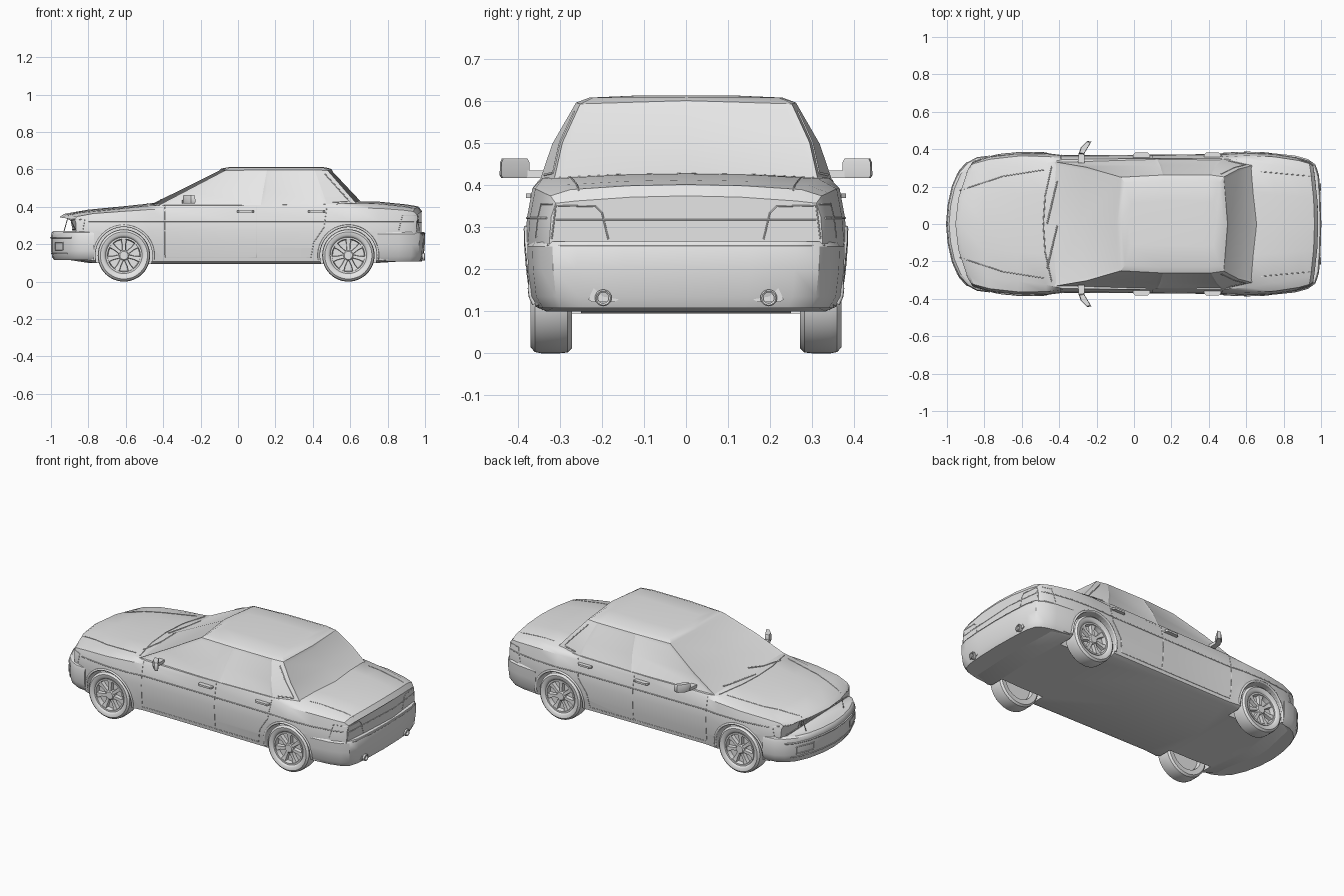
import bpy, bmesh, math
from mathutils import Vector

if "Cube" in bpy.data.objects:
    bpy.data.objects.remove(bpy.data.objects["Cube"])

grey = bpy.data.materials.new("body_grey")
grey.diffuse_color = (0.8, 0.8, 0.8, 1)
grey.use_nodes = True
grey.node_tree.nodes["Principled BSDF"].inputs["Base Color"].default_value = grey.diffuse_color


def finish(name, bm, angle=35):
    bmesh.ops.remove_doubles(bm, verts=bm.verts, dist=1e-5)
    bmesh.ops.recalc_face_normals(bm, faces=bm.faces)
    me = bpy.data.meshes.new(name)
    bm.to_mesh(me)
    bm.free()
    ob = bpy.data.objects.new(name, me)
    bpy.context.collection.objects.link(ob)
    me.materials.append(grey)
    bpy.ops.object.select_all(action='DESELECT')
    ob.select_set(True)
    bpy.context.view_layer.objects.active = ob
    bpy.ops.object.shade_smooth_by_angle(angle=math.radians(angle))
    return ob


def loft(bm, rings, caps=True):
    """Skin closed rings of equal length; returns the faces row by row."""
    vs = [[bm.verts.new(p) for p in r] for r in rings]
    n = len(vs[0])
    rows = [[bm.faces.new((a[i], a[(i + 1) % n], b[(i + 1) % n], b[i])) for i in range(n)]
            for a, b in zip(vs, vs[1:])]
    if caps:
        bm.faces.new(vs[0])
        bm.faces.new(vs[-1])
    return rows


def mirrored(half):
    """Half ring that starts and ends on the centre plane -> whole ring."""
    return half + [(x, -y, z) for x, y, z in half[-2:0:-1]]


def stack(name, path, rows, cx=0.0, cy=0.0):
    """Plan outline repeated at several heights, scaled about (cx, cy)."""
    bm = bmesh.new()
    loft(bm, [[(cx + (x - cx) * k, cy + (y - cy) * k, z) for x, y in path] for z, k in rows])
    return finish(name, bm)


def lathe(name, prof, loc, axis='Y', n=40):
    """Closed (radius, distance) profile turned round an axis."""
    bm = bmesh.new()
    rings = []
    for i in range(n):
        a = 2 * math.pi * i / n
        c, s = math.cos(a), math.sin(a)
        rings.append([(r * c, d, r * s) if axis == 'Y' else (d, r * c, r * s) for r, d in prof])
    loft(bm, rings + rings[:1], caps=False)
    ob = finish(name, bm)
    ob.location = loc
    return ob


# Lower body: x, bottom, half width, top, top edge half width, plan bow
stations = [
    (-.955, .13, .33, .345, .27, .09), (-.93, .12, .338, .362, .28, .08),
    (-.80, .10, .362, .385, .29, .03), (-.62, .095, .38, .402, .305, 0),
    (-.47, .095, .379, .418, .325, 0), (-.38, .095, .368, .42, .345, 0),
    (0, .095, .37, .42, .35, 0), (.45, .095, .374, .425, .35, 0),
    (.60, .095, .383, .43, .34, 0), (.75, .10, .376, .428, .315, 0),
    (.90, .11, .355, .413, .29, -.02), (.965, .12, .338, .402, .275, -.03),
    (.985, .13, .325, .375, .26, -.03)]
rings = []
for x, zb, w, zt, wt, bow in stations:
    zm = min(.325, zt - .03)
    half = [(0, zb), (w * .88, zb), (w * .955, zb + .012), (w * .985, .18), (w, .27),
            (w * .988, zm), (w * .955, zm + (zt - zm) * .65), (wt, zt - .012),
            (wt * .5, zt - .003), (0, zt)]
    rings.append(mirrored([(x + bow * (y / w) ** 2, y, z) for y, z in half]))
bm = bmesh.new()
loft(bm, rings)
body = finish("body", bm)

# Wheel arch openings
WHEELS = [(-.61, s) for s in (1, -1)] + [(.59, s) for s in (1, -1)]
for x, s in WHEELS:
    bpy.ops.mesh.primitive_cylinder_add(vertices=48, radius=.152, depth=.3,
                                        location=(x, s * .40, .14), rotation=(math.pi / 2, 0, 0))
    cut = bpy.context.object
    cut.hide_render = True
    bpy.context.view_layer.objects.active = body
    mod = body.modifiers.new("arch", 'BOOLEAN')
    mod.operation, mod.object, mod.solver = 'DIFFERENCE', cut, 'EXACT'
    bpy.ops.object.modifier_apply(modifier=mod.name)
    bpy.data.objects.remove(cut)

# Cabin: windscreen centre, screen pillar, door pillar, rear door, rear pillar, rear centre
base = [(-.49, 0, .405), (-.44, .335, .40), (.12, .352, .40), (.48, .352, .40), (.64, .315, .41), (.68, 0, .41)]
top = [(-.09, 0, .604), (-.07, .25, .594), (.155, .262, .597), (.41, .262, .597), (.48, .252, .594), (.50, 0, .602)]
mid = [((a[0] + b[0]) / 2, (a[1] + b[1]) * .519, (a[2] + b[2]) / 2) for a, b in zip(base, top)]
roof = [(.2 + (x - .2) * .92, y * .88, .609) for x, y, z in top]
crown = [(.2 + (x - .2) * .8, y * .45, .614) for x, y, z in top]
bm = bmesh.new()
rows = loft(bm, [mirrored(r) for r in (base, mid, top, roof, crown)])
bmesh.ops.recalc_face_normals(bm, faces=bm.faces)
for cols in ((0, 9), (1,), (2,), (4, 5), (7,), (8,)):      # recessed glass
    bmesh.ops.inset_region(bm, faces=[rows[r][c] for r in (0, 1) for c in cols],
                           thickness=.017, depth=-.005, use_even_offset=True)
finish("cabin", bm, 25)


# Bumpers
def bumper(name, half, rows, cx):
    stack(name, half + [(x, -y) for x, y in half[-2::-1]], rows, cx)


bumper("front_bumper", [(-.77, .366), (-.84, .357), (-.89, .33), (-.935, .28), (-.97, .20), (-.992, .10), (-1, 0)],
       [(.115, .93), (.13, .97), (.165, 1), (.245, 1), (.262, .985), (.27, .95)], -.77)
bumper("rear_bumper", [(.745, .378), (.86, .366), (.93, .347), (.97, .318), (.988, .26), (.996, .15), (1, 0)],
       [(.108, .93), (.135, .975), (.20, .995), (.255, 1), (.266, .98)], .745)

# Surface lines: seams, trims and outlines laid onto the shell
bpy.context.view_layer.update()
deps = bpy.context.evaluated_depsgraph_get()
SIDES = {'front': lambda u, v: ((-2, u, v), (1, 0, 0)), 'rear': lambda u, v: ((2, u, v), (-1, 0, 0)),
         'top': lambda u, v: ((u, v, 2), (0, 0, -1)), 'left': lambda u, v: ((u, 2, v), (0, -1, 0)),
         'right': lambda u, v: ((u, -2, v), (0, 1, 0))}


def line(name, side, pts, r=.002, steps=10):
    hits = []
    for (a, b), (c, d) in zip(pts, pts[1:]):
        for i in range(steps + 1):
            t = i / steps
            o, v = SIDES[side](a + (c - a) * t, b + (d - b) * t)
            hit, loc, *_ = bpy.context.scene.ray_cast(deps, Vector(o), Vector(v))
            if hit and (not hits or (loc - hits[-1]).length > 1e-4):
                hits.append(loc.copy())
    cu = bpy.data.curves.new(name, 'CURVE')
    cu.dimensions, cu.bevel_depth, cu.bevel_resolution, cu.use_fill_caps = '3D', r, 1, True
    sp = cu.splines.new('POLY')
    sp.points.add(len(hits) - 1)
    for p, h in zip(sp.points, hits):
        p.co = (*h, 1)
    cu.materials.append(grey)
    bpy.context.collection.objects.link(bpy.data.objects.new(name, cu))


for side in ('left', 'right'):
    line("side_moulding", side, [(-.80, .322), (.94, .322)], .003, 40)
    line("front_door_seam", side, [(-.39, .40), (-.39, .128), (.10, .128), (.10, .40)])
    line("rear_door_seam", side, [(.10, .128), (.39, .128), (.405, .21), (.46, .29), (.475, .40)])
    line("quarter_window", side, [(.505, .425), (.595, .43), (.465, .575)], .003)
    line("headlamp_side", side, [(-.83, .275), (-.82, .33), (-.88, .335)])
    line("tail_lamp_side", side, [(.86, .275), (.88, .355), (.95, .355)])
    for x in (-.61, .59):
        arc = [(x + .158 * math.cos(a), .14 + .158 * math.sin(a))
               for a in (math.radians(-8 + 196 * i / 30) for i in range(31))]
        line("arch_lip", side, arc, .007, 1)
for s in (1, -1):
    line("headlamp_outline", 'front', [(s * .30, .278), (s * .19, .278), (s * .18, .325), (s * .30, .33)], .003)
    line("fog_lamp", 'front', [(s * .17, .17), (s * .28, .17), (s * .28, .21), (s * .17, .21), (s * .17, .17)], .003)
    line("tail_lamp", 'rear', [(s * .185, .272), (s * .20, .335), (s * .215, .35), (s * .31, .352), (s * .32, .272)])
    line("hood_crease", 'top', [(-.93, s * .18), (-.70, s * .255), (-.48, s * .29)], .0025)
    line("trunk_seam", 'top', [(.68, s * .28), (.95, s * .255)])
line("bumper_rub_strip", 'front', [(-.33, .235), (.33, .235)], .005, 30)
line("intake_lip", 'front', [(-.30, .15), (.30, .15)], .004, 30)
line("grille_frame", 'front', [(-.16, .28), (.16, .28), (.17, .335), (-.17, .335), (-.16, .28)], .004)
for z in (.294, .308, .322):
    line("grille_slat", 'front', [(-.16, z), (.16, z)], .003)
line("trunk_lid_seam", 'rear', [(-.31, .318), (.31, .318)], .002, 20)
line("rear_bumper_edge", 'rear', [(-.33, .258), (.33, .258)], .003, 20)
line("cowl_seam", 'top', [(-.44, -.31), (-.475, -.15), (-.485, 0), (-.475, .15), (-.44, .31)], .003)
for y in (.0, -.24):
    line("wiper", 'top', [(-.465, y), (-.41, y + .23)], .004)

# Wheels: tyre, dished rim, seven spokes and hub
for x, s in WHEELS:
    at = (x, 0, .14)
    tyre = [(.098, .275), (.128, .272), (.138, .282), (.14, .30), (.14, .345), (.137, .36), (.126, .37),
            (.108, .368), (.10, .362), (.094, .35), (.094, .29)]
    lathe("tyre", [(r, s * d) for r, d in tyre], at, n=48)
    lathe("rim_dish", [(0, s * .30), (.096, s * .30), (.096, s * .333), (0, s * .333)], at)
    lathe("rim_ring", [(.084, s * .335), (.097, s * .335), (.097, s * .362), (.088, s * .362)], at)
    lathe("hub", [(0, s * .33), (.030, s * .33), (.030, s * .352), (.022, s * .360), (0, s * .360)], at, n=24)
    bm = bmesh.new()
    for k in range(7):
        a = 2 * math.pi * k / 7 + math.pi / 2
        out, tan = Vector((math.cos(a), 0, math.sin(a))), Vector((-math.sin(a), 0, math.cos(a)))
        loft(bm, [[out * r + tan * w * e + Vector((0, s * d, 0)) for e, d in ((-1, .33), (1, .33), (.8, f), (-.8, f))]
                  for r, w, f in ((.02, .010, .356), (.06, .011, .353), (.088, .018, .357))])
    finish("spokes", bm).location = at

for s in (1, -1):
    # Door mirrors
    plan = [(-.295, .375), (-.268, .372), (-.228, .44), (-.25, .444), (-.285, .41)]
    stack("mirror", [(x, s * y) for x, y in plan],
          [(.417, .88), (.424, 1), (.455, .97), (.464, .85)], -.262, s * .408)
    stack("mirror_arm", [(-.30, s * .325), (-.265, s * .325), (-.265, s * .385), (-.295, s * .385)],
          [(.418, 1), (.436, 1)])
    # Door handles
    for x in (.04, .42):
        stack("door_handle", [(x - .045, s * .355), (x + .045, s * .355), (x + .045, s * .37),
                              (x + .035, s * .381), (x - .035, s * .381), (x - .045, s * .37)],
              [(.370, 1), (.381, 1)], x, s * .36)
    # Exhaust tips with hooded surround
    lathe("exhaust_tip", [(.013, .88), (.020, .88), (.020, .997), (.017, 1.0), (.013, .997), (.013, .95)],
          (0, s * .197, .132), 'X', 20)
    bm = bmesh.new()
    hood = [(-.036, .128), (-.022, .157), (.022, .157), (.036, .128), (.026, .122), (-.026, .122)]
    loft(bm, [[(x, s * .197 + y, z) for y, z in hood] for x in (.90, .986)])
    finish("exhaust_surround", bm)
